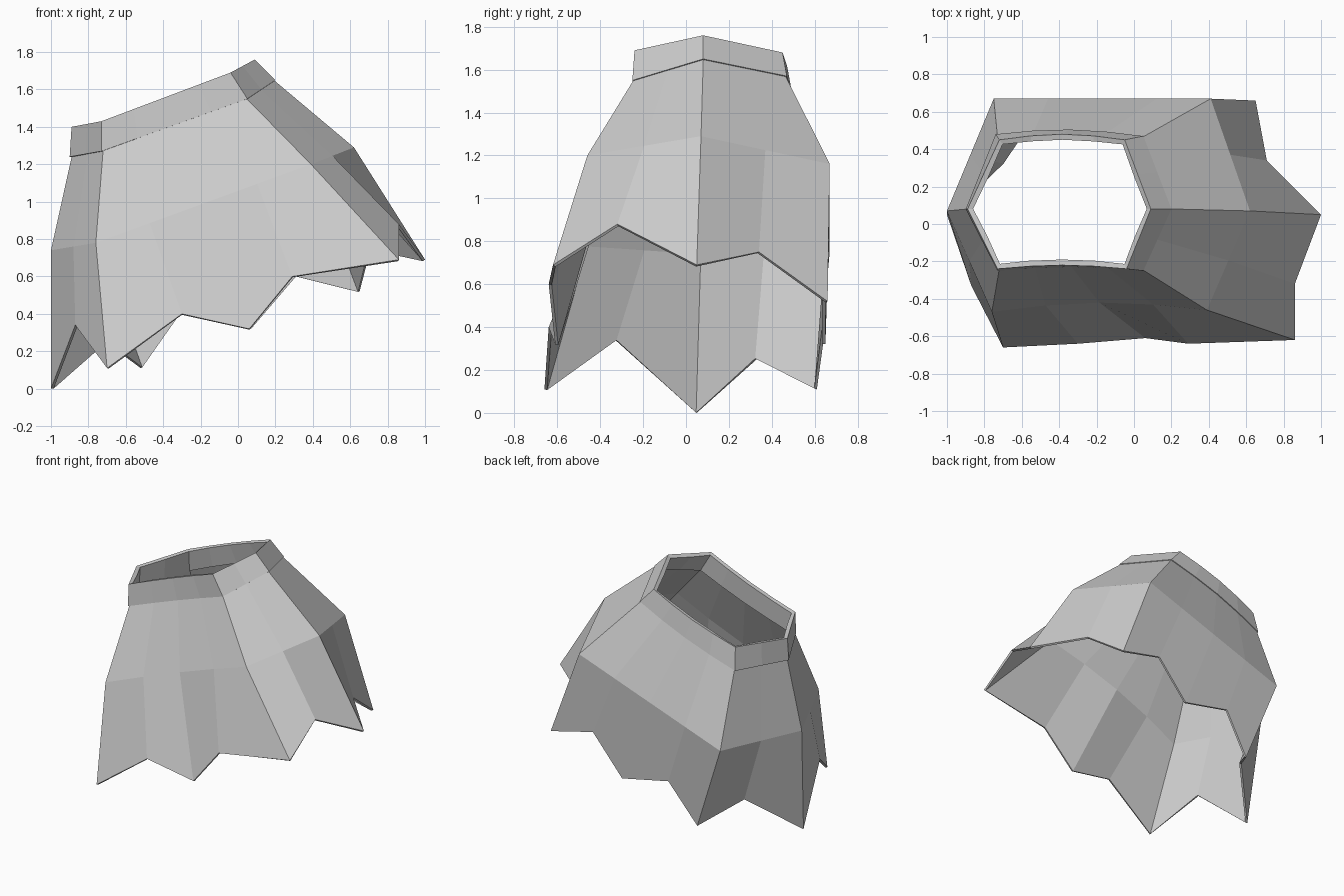
import bpy
import math
from mathutils import Vector

default_cube = bpy.data.objects.get("Cube")
if default_cube:
    bpy.data.objects.remove(default_cube, do_unlink=True)

# One plain grey cloth
cloth = bpy.data.materials.new("grey cloth")
cloth.use_nodes = True
grey = (0.6, 0.6, 0.6, 1)
cloth.diffuse_color = grey
cloth.node_tree.nodes["Principled BSDF"].inputs["Base Color"].default_value = grey

# Pleats along each of the six sides, starting at the low side tip
SEGMENTS = [2, 4, 2, 2, 4, 2]
FRONT, BACK = 1, 4


def ring(corners, front_bow=0.0, back_bow=0.0):
    """Hexagon split into pleat columns, with the long sides bowed in y."""
    points = []
    for side, count in enumerate(SEGMENTS):
        start = Vector(corners[side])
        end = Vector(corners[(side + 1) % len(corners)])
        bow = {FRONT: front_bow, BACK: back_bow}.get(side, 0.0)
        for step in range(count):
            t = step / count
            point = start.lerp(end, t)
            point.y += bow * math.sin(math.pi * t)
            points.append(point)
    return points


def inset(points, scale, lift):
    """Shrink a ring about its own centre and raise it."""
    centre = sum(points, Vector()) / len(points)
    return [centre + (p - centre) * scale + Vector((0, 0, lift)) for p in points]


def loft(name, rings, thickness):
    """Skin the rings from top to bottom and give the cloth thickness."""
    n = len(rings[0])
    verts = [p for r in rings for p in r]
    faces = []
    for row in range(len(rings) - 1):
        a, b = row * n, (row + 1) * n
        for i in range(n):
            j = (i + 1) % n
            faces.append((a + i, b + i, b + j, a + j))
    mesh = bpy.data.meshes.new(name)
    mesh.from_pydata(verts, [], faces)
    mesh.materials.append(cloth)
    obj = bpy.data.objects.new(name, mesh)
    bpy.context.collection.objects.link(obj)
    shell = obj.modifiers.new("cloth thickness", "SOLIDIFY")
    shell.thickness = thickness
    shell.offset = -1
    return obj


# Tilted waistband
band_top = ring([(-.89, .08, 1.4), (-.73, -.24, 1.43), (-.04, -.24, 1.69),
                 (.09, .08, 1.76), (-.05, .45, 1.68), (-.72, .45, 1.43)], .02, .03)
band_bottom = ring([(-.9, .08, 1.24), (-.73, -.25, 1.27), (.05, -.25, 1.55),
                    (.2, .08, 1.65), (.05, .47, 1.57), (-.74, .48, 1.27)], .02, .03)
loft("waistband", [band_top, band_bottom], .03)

# Flared skirt with a zigzag hem
waist = inset(band_bottom, .975, .01)
hips = ring([(-1, .07, .74), (-.76, -.47, .78), (.39, -.46, 1.2),
             (.62, .07, 1.29), (.41, .67, 1.16), (-.75, .67, .75)], .045)
hem = [Vector(p) for p in (
    (-1, .05, 0), (-.87, -.33, .34),
    (-.7, -.66, .11), (-.3, -.64, .4), (.06, -.61, .32), (.29, -.64, .6),
    (.86, -.62, .69), (.86, -.32, .88),
    (1, .05, .69), (.71, .34, .75),
    (.65, .66, .52), (.31, .65, .6), (.07, .65, .32), (-.31, .65, .4),
    (-.52, .61, .11), (-.71, .33, .25))]
loft("skirt", [waist, hips, hem], .015)
